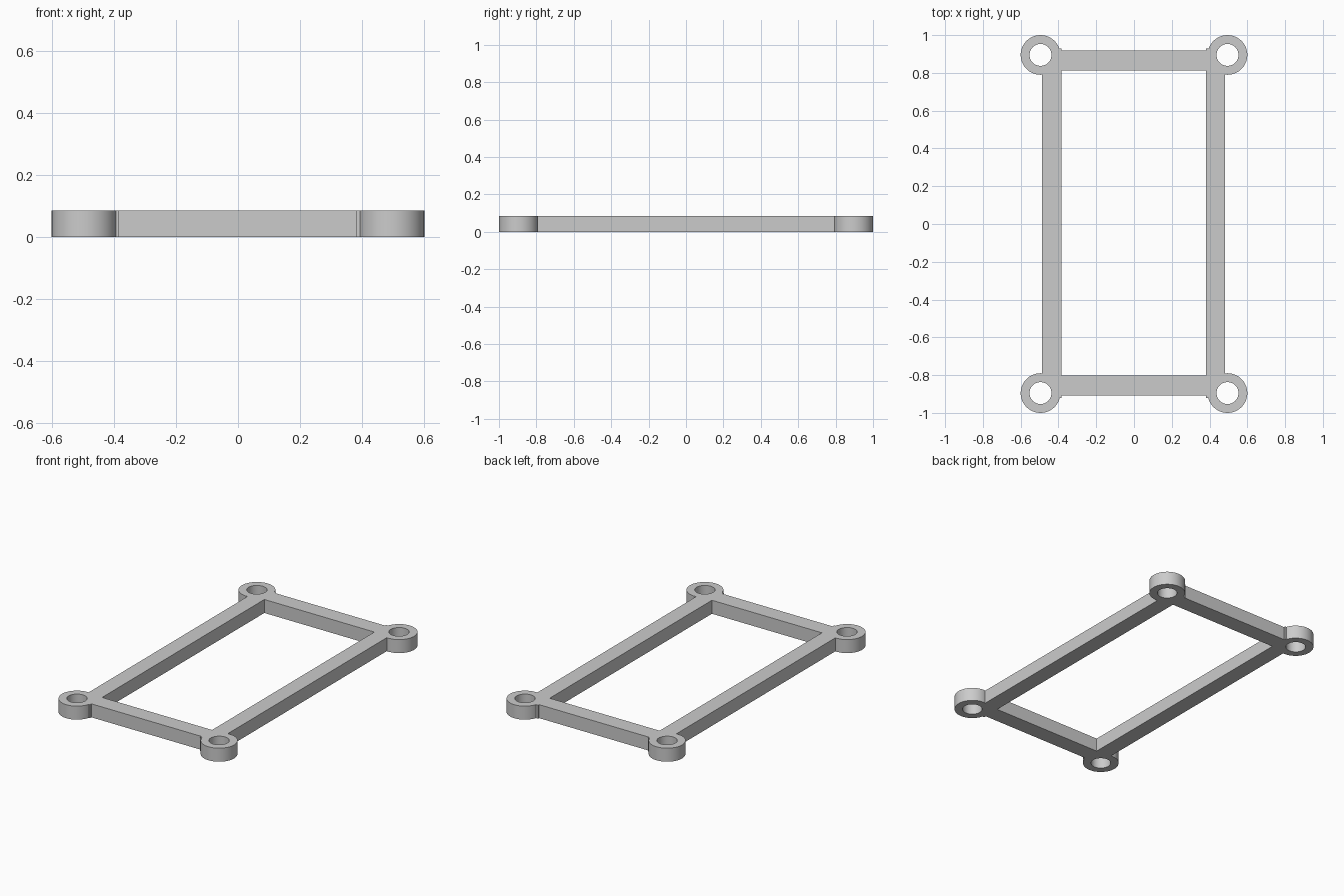
import bpy
import math

if "Cube" in bpy.data.objects:
    bpy.data.objects.remove(bpy.data.objects["Cube"], do_unlink=True)

HEIGHT = 0.085
RING_X, RING_Y = 0.495, 0.895

# Single grey material
grey = bpy.data.materials.new("plain grey")
grey.use_nodes = True
colour = (0.6, 0.6, 0.6, 1)
grey.diffuse_color = colour
grey.node_tree.nodes["Principled BSDF"].inputs["Base Color"].default_value = colour


def bar(name, x0, x1, y0, y1):
    bpy.ops.mesh.primitive_cube_add(
        size=1, location=((x0 + x1) / 2, (y0 + y1) / 2, HEIGHT / 2))
    ob = bpy.context.object
    ob.name = name
    ob.scale = (x1 - x0, y1 - y0, HEIGHT)
    bpy.ops.object.transform_apply(location=True, rotation=False, scale=True)
    ob.data.materials.append(grey)
    return ob


def cylinder(name, x, y, radius, height):
    bpy.ops.mesh.primitive_cylinder_add(
        vertices=64, radius=radius, depth=height, location=(x, y, HEIGHT / 2))
    ob = bpy.context.object
    ob.name = name
    ob.data.materials.append(grey)
    return ob


def combine(target, other, operation):
    mod = target.modifiers.new(operation.lower(), "BOOLEAN")
    mod.operation = operation
    mod.solver = "EXACT"
    mod.object = other
    bpy.context.view_layer.objects.active = target
    bpy.ops.object.modifier_apply(modifier=mod.name)
    bpy.data.objects.remove(other, do_unlink=True)


# Long side rails, joined by the two end rails
frame = bar("mounting_frame", -0.487, -0.385, -0.922, 0.928)
combine(frame, bar("left_rail", 0.381, 0.483, -0.922, 0.928), "UNION")
combine(frame, bar("front_rail", -0.43, 0.43, -0.908, -0.802), "UNION")
combine(frame, bar("back_rail", -0.43, 0.43, 0.812, 0.918), "UNION")

# Round corner lugs with a bolt hole through each
corners = [(sx * RING_X, sy * RING_Y) for sx in (-1, 1) for sy in (-1, 1)]
for x, y in corners:
    combine(frame, cylinder("corner_lug", x, y, 0.105, HEIGHT), "UNION")
for x, y in corners:
    combine(frame, cylinder("bolt_hole", x, y, 0.058, HEIGHT * 2), "DIFFERENCE")

# Smooth round walls, sharp edges
bpy.ops.object.select_all(action="DESELECT")
frame.select_set(True)
bpy.context.view_layer.objects.active = frame
bpy.ops.object.shade_smooth_by_angle(angle=math.radians(30))
